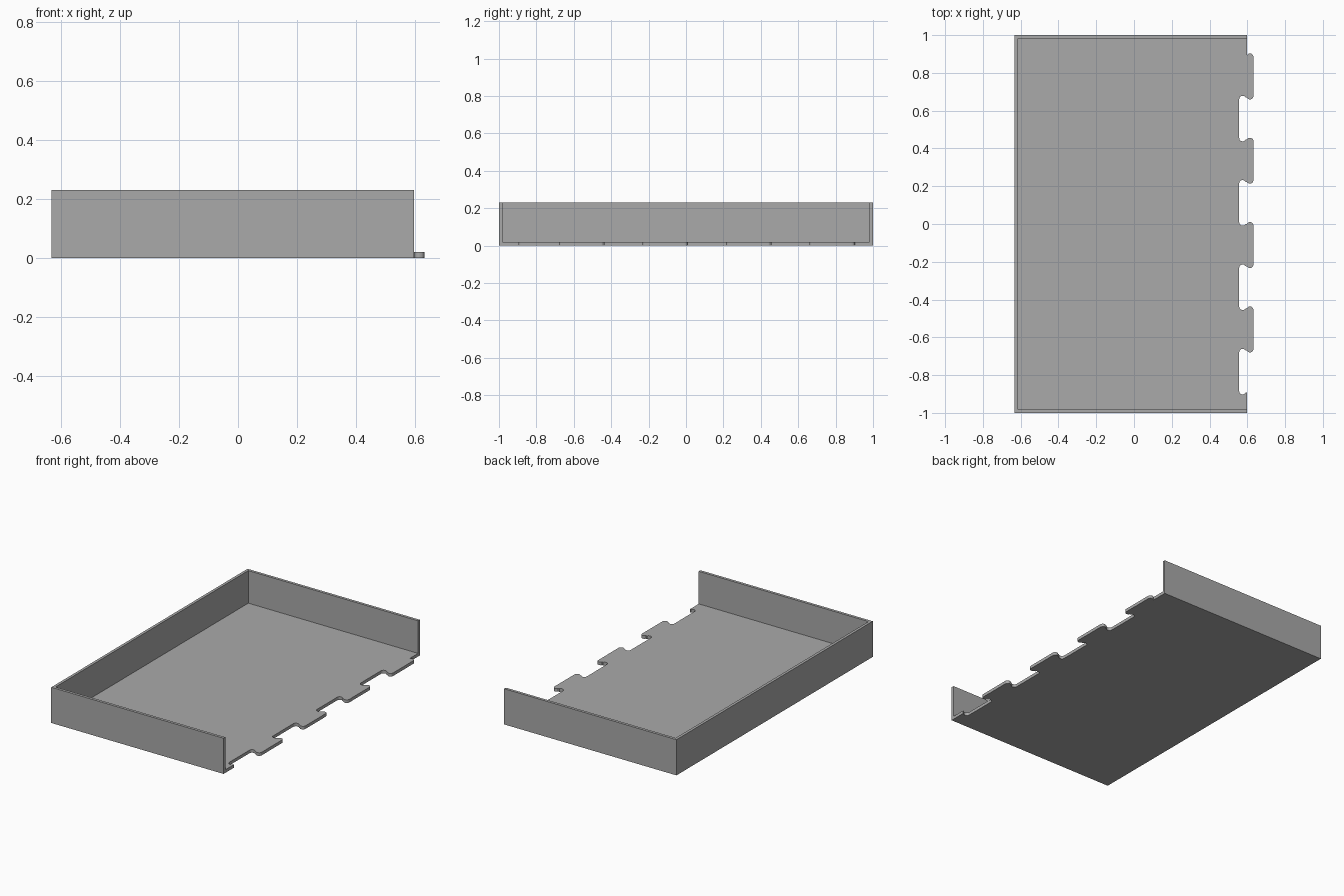
import bpy
import bmesh
from math import cos, sin, radians

if "Cube" in bpy.data.objects:
    bpy.data.objects.remove(bpy.data.objects["Cube"])

LEFT, EDGE, HALF = -0.632, 0.597, 1.0   # tray limits
WALL, FLOOR, HEIGHT = 0.018, 0.02, 0.23

grey = bpy.data.materials.new("plain grey")
grey.use_nodes = True
colour = (0.4, 0.4, 0.4, 1)
grey.diffuse_color = colour
grey.node_tree.nodes["Principled BSDF"].inputs["Base Color"].default_value = colour


def extrude_outline(name, outline, height):
    """Solid standing on the ground with the given plan outline."""
    bm = bmesh.new()
    face = bm.faces.new([bm.verts.new((x, y, 0)) for x, y in outline])
    top = bmesh.ops.extrude_face_region(bm, geom=[face])["geom"]
    bmesh.ops.translate(bm, vec=(0, 0, height),
                        verts=[v for v in top if isinstance(v, bmesh.types.BMVert)])
    bmesh.ops.recalc_face_normals(bm, faces=bm.faces)
    mesh = bpy.data.meshes.new(name)
    bm.to_mesh(mesh)
    bm.free()
    mesh.materials.append(grey)
    obj = bpy.data.objects.new(name, mesh)
    bpy.context.collection.objects.link(obj)
    return obj


def arc(cx, cy, r, start, end, flip, steps=10):
    """Arc points; flip mirrors the arc in y."""
    angles = [radians(start + (end - start) * i / steps) for i in range(steps + 1)]
    return [(cx + r * cos(a), cy + flip * r * sin(a)) for a in angles]


# Interlocking edge: each neck joins a rounded slot corner to a rounded tab corner
NECKS, PITCH, R = 9, 0.2233, 0.018
joint = [(EDGE, HALF - WALL)]
for k in range(NECKS):
    y = PITCH * (NECKS // 2 - k)
    flip = 1 if k % 2 == 0 else -1
    slot = arc(EDGE - 0.022, y + flip * 0.009, R, 180, 330, flip)
    tab = arc(EDGE + 0.017, y - flip * 0.008, R, 150, 0, flip)
    if k == 0:
        joint += [(EDGE, y)] + tab
    elif k == NECKS - 1:
        joint += slot + [(EDGE, y)]
    else:
        joint += slot + tab if flip == 1 else tab[::-1] + slot[::-1]
joint.append((EDGE, -HALF + WALL))

# Floor with the joint along its open side
inner = LEFT + WALL
extrude_outline("tray_floor",
                joint + [(inner, -HALF + WALL), (inner, HALF - WALL)], FLOOR)

# Three-sided rim
extrude_outline("tray_walls", [
    (EDGE, HALF), (LEFT, HALF), (LEFT, -HALF), (EDGE, -HALF),
    (EDGE, -HALF + WALL), (inner, -HALF + WALL),
    (inner, HALF - WALL), (EDGE, HALF - WALL)], HEIGHT)
